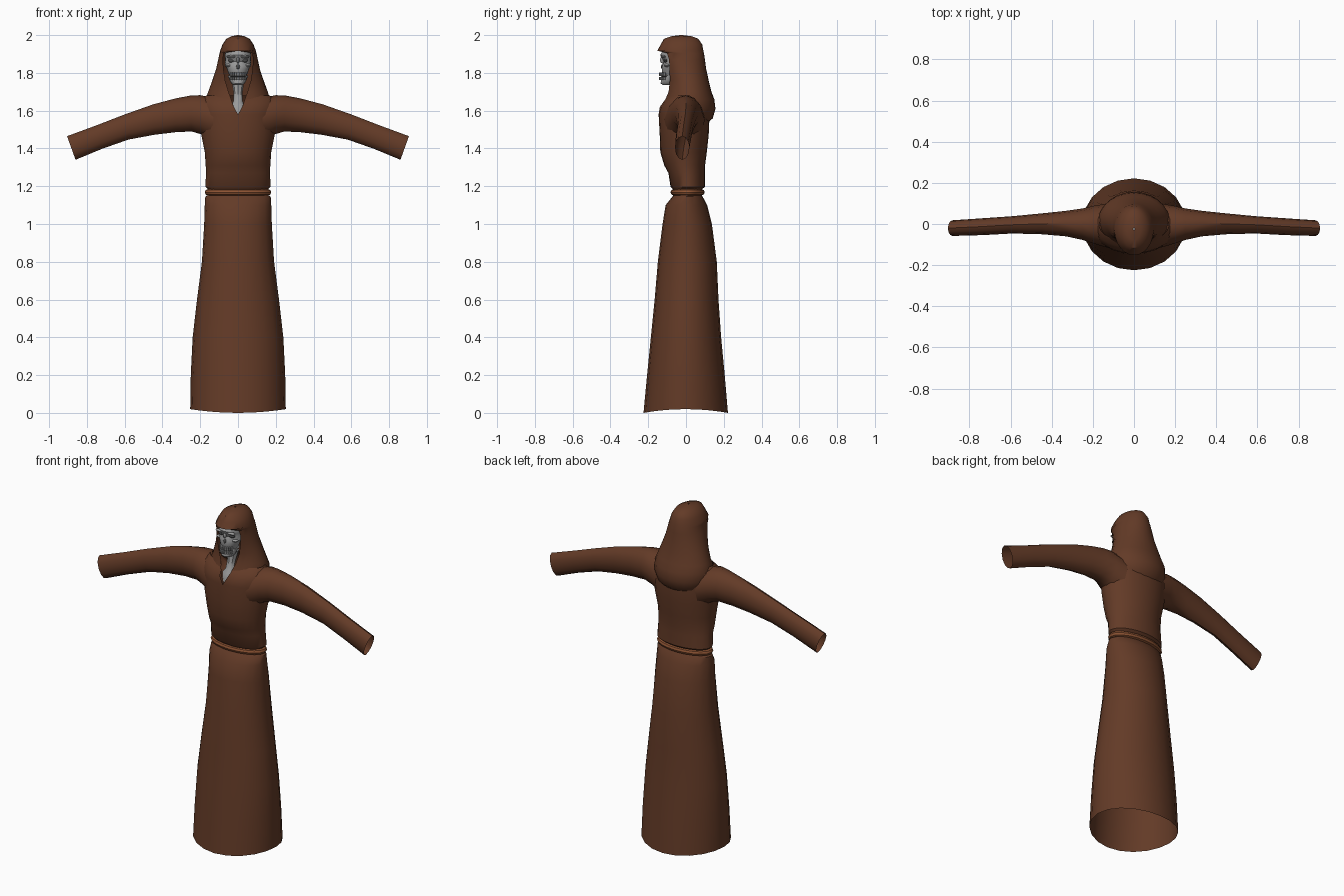
import bpy, bmesh, math
from mathutils import Vector, Matrix


def material(name, rgb):
    m = bpy.data.materials.new(name)
    m.diffuse_color = (*rgb, 1)
    return m


ROBE = material("brown cloth", (0.125, 0.043, 0.020))
ROPE = material("light brown rope", (0.26, 0.085, 0.032))
BONE = material("grey bone", (0.32, 0.32, 0.32))
DARK = material("dark grey hollows", (0.07, 0.07, 0.07))


def finish(bm, name, mat, angle=40):
    bmesh.ops.remove_doubles(bm, verts=bm.verts, dist=0.0005)
    bmesh.ops.recalc_face_normals(bm, faces=bm.faces)
    me = bpy.data.meshes.new(name)
    bm.to_mesh(me)
    bm.free()
    ob = bpy.data.objects.new(name, me)
    bpy.context.collection.objects.link(ob)
    me.materials.append(mat)
    bpy.ops.object.select_all(action='DESELECT')
    ob.select_set(True)
    bpy.context.view_layer.objects.active = ob
    bpy.ops.object.shade_smooth_by_angle(angle=math.radians(angle))
    return ob


def loft(name, mat, rings, cap=False, angle=40):
    """Skin a list of equally long point rows."""
    bm = bmesh.new()
    rows = [[bm.verts.new(p) for p in r] for r in rings]
    for a, b in zip(rows, rows[1:]):
        for i in range(len(a) - 1):
            bm.faces.new((a[i], a[i + 1], b[i + 1], b[i]))
    if cap:
        for r in (rows[0], rows[-1]):
            bm.faces.new(r[:-1])
    return finish(bm, name, mat, angle)


def oval(z, hw, yf, yb, gap=0.0, n=20, lift=0.0):
    """Oval row round the body, with a gap of half width 'gap' at the front."""
    a0 = math.asin(min(gap / hw, 1))
    pts = []
    for i in range(n + 1):
        a = a0 + (2 * math.pi - 2 * a0) * i / n
        pts.append((hw * math.sin(a), (yf + yb) / 2 - (yb - yf) / 2 * math.cos(a),
                    z + lift * math.sin(a) ** 2))
    return pts


# Skirt: open flared tube, hem slightly raised at the sides
skirt = [(0.2, .25, -.206, .205), (0.4, .24, -.186, .186), (0.6, .217, -.166, .172),
         (0.8, .191, -.149, .163), (1.0, .179, -.124, .137), (1.1, .176, -.108, .112),
         (1.145, .173, -.072, .088), (1.16, .150, -.06, .075)]
loft("skirt", ROBE, [oval(0, .253, -.225, .222, lift=.02)] + [oval(*r) for r in skirt])

# Rope belt
belt = []
for i in range(9):
    t = 2 * math.pi * i / 8
    r = .017 * math.cos(t)
    belt.append(oval(1.168 + .017 * math.sin(t), .159 + r, -.065 + -r, .082 + r))
loft("belt", ROPE, belt)

# Torso with the V neck
loft("torso", ROBE, [oval(*r, n=24) for r in [
    (1.18, .155, -.065, .08), (1.197, .173, -.082, .1), (1.27, .169, -.093, .1),
    (1.31, .171, -.115, .101), (1.38, .176, -.136, .11), (1.47, .194, -.139, .12),
    (1.58, .205, -.145, .125), (1.62, .207, -.139, .12, .022),
    (1.655, .2, -.115, .1, .036), (1.68, .17, -.09, .08, .045)]])

# Hood: open at the face, closed over the brow, cowl resting on the back
loft("hood", ROBE, [oval(*r, n=24) for r in [
    (1.52, .12, -.10, .10, .01), (1.56, .155, -.11, .142, .01), (1.61, .172, -.125, .156, .018),
    (1.66, .172, -.112, .15, .036), (1.70, .158, -.098, .135, .05),
    (1.76, .136, -.10, .12, .068), (1.82, .116, -.115, .107, .077),
    (1.87, .105, -.13, .1, .08), (1.905, .098, -.145, .095, .076),
    (1.917, .095, -.152, .092), (1.95, .082, -.134, .086),
    (1.98, .062, -.117, .066), (1.994, .034, -.078, .03), (2.0, .004, -.03, -.02)]])

# Sleeves: open tubes, top and bottom edge plus depth for each section
sections = [(.12, 1.665, .14, 1.44, -.115, .10), (.20, 1.682, .195, 1.475, -.095, .088),
            (.25, 1.68, .245, 1.49, -.078, .076), (.33, 1.665, .33, 1.486, -.06, .064),
            (.45, 1.633, .44, 1.473, -.05, .052), (.60, 1.58, .58, 1.447, -.046, .038),
            (.75, 1.522, .72, 1.398, -.054, .028), (.905, 1.465, .86, 1.34, -.058, .018)]
for s, side in ((1, "left"), (-1, "right")):
    rings = []
    for xt, zt, xb, zb, y0, y1 in sections:
        row = []
        for i in range(13):
            c, q = math.cos(math.pi * i / 6), math.sin(math.pi * i / 6)
            row.append((s * ((xt + xb) / 2 + (xt - xb) / 2 * c),
                        (y0 + y1) / 2 + (y1 - y0) / 2 * q,
                        (zt + zb) / 2 + (zt - zb) / 2 * c))
        rings.append(row)
    loft(side + "_sleeve", ROBE, rings)

# Skull
loft("skull", BONE, [oval(*r, n=20) for r in [
    (1.785, .045, -.118, -.03), (1.80, .052, -.128, -.025), (1.825, .06, -.128, -.02),
    (1.84, .07, -.126, -.015), (1.86, .068, -.118, .0), (1.88, .069, -.13, .02),
    (1.895, .07, -.136, .03), (1.92, .066, -.122, .035), (1.945, .045, -.095, .02)]], cap=True)
loft("jaw", BONE, [oval(*r, n=16) for r in [
    (1.737, .026, -.125, -.06), (1.745, .036, -.134, -.05), (1.765, .046, -.132, -.04),
    (1.785, .054, -.115, -.03)]], cap=True)

# Neck bones and breastbone seen inside the V
loft("neck", BONE, [oval(*r, n=8) for r in [
    (1.57, .008, -.13, -.10), (1.61, .03, -.122, -.09), (1.632, .036, -.112, -.075),
    (1.65, .024, -.10, -.06), (1.70, .024, -.085, -.03), (1.75, .032, -.08, -.01)]], cap=True)


def lump(name, mat, c, r):
    """Small squashed ball."""
    bm = bmesh.new()
    bmesh.ops.create_uvsphere(bm, u_segments=10, v_segments=6, radius=1,
                              matrix=Matrix.Translation(c) @ Matrix.Diagonal((*r, 1)))
    return finish(bm, name, mat)


for s, side in ((1, "left"), (-1, "right")):
    lump(side + "_eye_socket", DARK, (s * .033, -.106, 1.866), (.021, .012, .012))
    lump(side + "_brow", BONE, (s * .034, -.120, 1.886), (.03, .014, .008))
    lump(side + "_cheekbone", BONE, (s * .048, -.1, 1.84), (.022, .016, .009))
lump("nose_hollow", DARK, (0, -.124, 1.832), (.010, .008, .014))
lump("nose_bridge", BONE, (0, -.124, 1.868), (.009, .014, .018))
lump("mouth_gap", DARK, (0, -.10, 1.781), (.044, .033, .006))

# Two rows of teeth along the jaw curve
bm = bmesh.new()
for z in (1.793, 1.770):
    for i in range(-4, 5):
        a = i * .24
        bmesh.ops.create_cube(bm, size=1, matrix=Matrix.Translation(
            (.046 * math.sin(a), -.08 - .056 * math.cos(a), z))
            @ Matrix.Rotation(a, 4, 'Z') @ Matrix.Diagonal((.0085, .012, .017, 1)))
finish(bm, "teeth", BONE)
